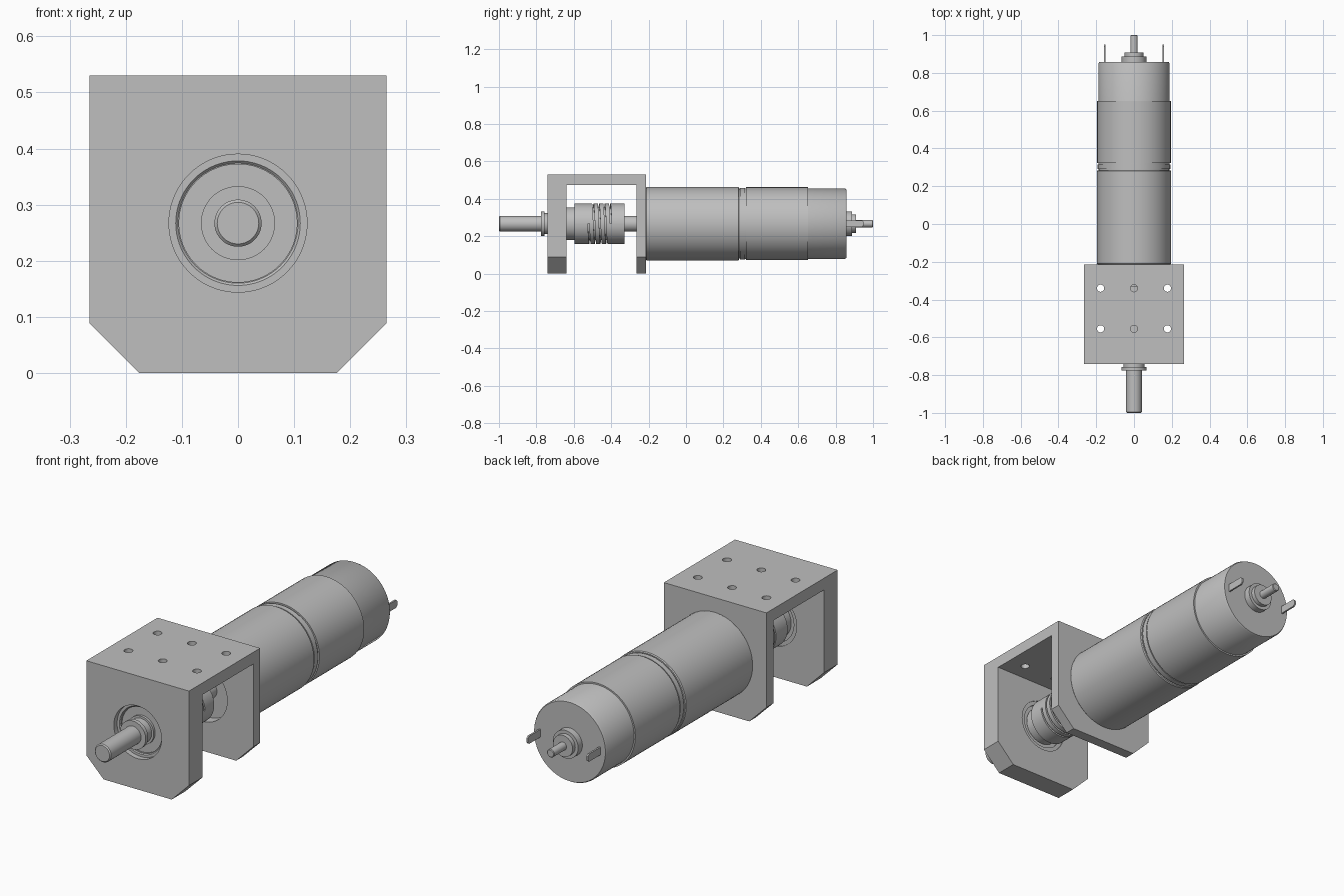
import bpy, bmesh, math
from mathutils import Matrix, Vector

if "Cube" in bpy.data.objects:
    bpy.data.objects.remove(bpy.data.objects["Cube"], do_unlink=True)

AXIS_Z = 0.267
steel = bpy.data.materials.new("steel grey")
steel.use_nodes = True
GREY = (0.52, 0.52, 0.52, 1)
steel.diffuse_color = GREY
steel.node_tree.nodes["Principled BSDF"].inputs["Base Color"].default_value = GREY


def finish(name, bm, recalc=True):
    """Turn a bmesh into an object with smooth shading and sharp edges."""
    if recalc:
        bmesh.ops.recalc_face_normals(bm, faces=bm.faces)
    me = bpy.data.meshes.new(name)
    bm.to_mesh(me)
    bm.free()
    me.materials.append(steel)
    obj = bpy.data.objects.new(name, me)
    bpy.context.collection.objects.link(obj)
    shade(obj)
    return obj


def shade(obj):
    for p in obj.data.polygons:
        p.use_smooth = True
    obj.data.set_sharp_from_angle(angle=math.radians(30))


def lathe(name, profile, n=72, closed=False):
    """Spin (y, radius) points about the motor axis; open profiles get end caps."""
    bm = bmesh.new()
    rings = []
    for y, r in profile:
        rings.append([bm.verts.new((r * math.cos(2 * math.pi * i / n), y,
                                    AXIS_Z + r * math.sin(2 * math.pi * i / n)))
                      for i in range(n)])
    pairs = list(zip(rings, rings[1:]))
    if closed:
        pairs.append((rings[-1], rings[0]))
    else:
        bm.faces.new(rings[0])
        bm.faces.new(rings[-1])
    for a, b in pairs:
        for i in range(n):
            j = (i + 1) % n
            bm.faces.new((a[i], a[j], b[j], b[i]))
    return finish(name, bm)


def cut(obj, cutter):
    """Subtract the cutter from the object, then drop the cutter."""
    cutter.hide_render = True
    mod = obj.modifiers.new("cut", "BOOLEAN")
    mod.operation, mod.solver, mod.object = "DIFFERENCE", "EXACT", cutter
    bpy.context.view_layer.objects.active = obj
    bpy.ops.object.modifier_apply(modifier=mod.name)
    bpy.data.objects.remove(cutter, do_unlink=True)


# Bracket: U-shaped side profile extruded across x, lower corners chamfered
HALF = 0.265
F0, F1, B0, B1 = -0.74, -0.64, -0.265, -0.215
TOP, UNDER = 0.53, 0.475
bm = bmesh.new()
outline = [(F0, 0), (F1, 0), (F1, UNDER), (B0, UNDER), (B0, 0), (B1, 0), (B1, TOP), (F0, TOP)]
base = bm.faces.new([bm.verts.new((-HALF, y, z)) for y, z in outline])
ext = bmesh.ops.extrude_face_region(bm, geom=[base])
bmesh.ops.translate(bm, vec=(2 * HALF, 0, 0),
                    verts=[v for v in ext["geom"] if isinstance(v, bmesh.types.BMVert)])
corners = [e for e in bm.edges
           if all(v.co.z < 0.001 for v in e.verts)
           and abs(e.verts[0].co.x - e.verts[1].co.x) < 0.001]
bmesh.ops.bevel(bm, geom=corners, offset=0.089, segments=1, affect="EDGES")
bracket = finish("bracket", bm)

# Bearing bore, motor pilot bore and six mounting holes
cut(bracket, lathe("bearing_bore", [(F0 - 0.05, 0.123), (F1 + 0.05, 0.123)]))
cut(bracket, lathe("pilot_bore", [(B0 - 0.05, 0.13), (B1 + 0.05, 0.13)]))
for x in (-0.177, 0, 0.177):
    for y in (-0.34, -0.555):
        bm = bmesh.new()
        bmesh.ops.create_cone(bm, cap_ends=True, segments=32, radius1=0.019, radius2=0.019,
                              depth=0.2, matrix=Matrix.Translation((x, y, TOP)))
        cut(bracket, finish("mount_hole", bm))
shade(bracket)

# Bearing: two races with a recessed shield between them
lathe("bearing_outer_race", [(-0.712, 0.107), (-0.716, 0.111), (-0.716, 0.1235),
                             (-0.645, 0.1235), (-0.645, 0.105), (-0.712, 0.105)], closed=True)
lathe("bearing_shield", [(-0.705, 0.064), (-0.705, 0.107), (-0.655, 0.107), (-0.655, 0.064)],
      closed=True)
lathe("bearing_inner_race", [(-0.716, 0.04), (-0.716, 0.066), (-0.645, 0.066), (-0.645, 0.04)],
      closed=True)

# Output shaft with its retaining collar
lathe("output_shaft", [(-1.0, 0.037), (-0.995, 0.042), (-0.6, 0.042)])
lathe("shaft_collar", [(-0.775, 0.04), (-0.775, 0.066), (-0.757, 0.066), (-0.757, 0.056),
                       (-0.71, 0.056), (-0.71, 0.04)], closed=True)
lathe("coupling_hub", [(-0.65, 0.088), (-0.59, 0.088)])
lathe("motor_shaft", [(-0.34, 0.042), (-0.2, 0.042)])

# Flexible coupling: capped tube whose wall carries a helical groove
R, R_IN, Y0, Y1 = 0.108, 0.088, -0.595, -0.33
PITCH, SLOT, TURNS, N = 0.03, 0.008, 4, 72
bm = bmesh.new()
columns = []
for i in range(N + 1):
    t = i / N
    a = 2 * math.pi * t
    points = [(Y0, 0), (Y0, R)]
    for k in range(TURNS):
        y = -0.525 + PITCH * (k + 1 - t)
        points += [(y, R), (y, R_IN), (y + SLOT, R_IN), (y + SLOT, R)]
    points += [(Y1, R), (Y1, 0)]
    columns.append([bm.verts.new((r * math.cos(a), y, AXIS_Z + r * math.sin(a)))
                    for y, r in points])
for c, d in zip(columns, columns[1:]):
    for j in range(len(c) - 1):
        bm.faces.new((c[j], c[j + 1], d[j + 1], d[j]))
bmesh.ops.remove_doubles(bm, verts=bm.verts, dist=0.0001)
finish("flexible_coupling", bm)

# Gearbox and motor body
lathe("gearbox", [(B1, 0.192), (-0.21, 0.197), (0.28, 0.197), (0.284, 0.193), (0.284, 0.18)])
lathe("motor_can", [(0.28, 0.187), (0.29, 0.187), (0.29, 0.192), (0.315, 0.192),
                    (0.315, 0.188), (0.85, 0.188), (0.857, 0.184)])
lathe("flux_ring", [(0.322, 0.18), (0.322, 0.195), (0.652, 0.195), (0.652, 0.18)], closed=True)
lathe("rear_boss", [(0.85, 0.065), (0.888, 0.065), (0.888, 0.05), (0.908, 0.05)])
lathe("rear_shaft", [(0.9, 0.019), (0.997, 0.019), (1.0, 0.016)], n=32)

# Terminals: thin tabs with chamfered ends
for side, x in (("right", -0.155), ("left", 0.155)):
    bm = bmesh.new()
    tab = [(0.85, -0.018), (0.94, -0.018), (0.95, -0.009), (0.95, 0.009), (0.94, 0.018),
           (0.85, 0.018)]
    f = bm.faces.new([bm.verts.new((x - 0.004, y, AXIS_Z + z)) for y, z in tab])
    ext = bmesh.ops.extrude_face_region(bm, geom=[f])
    bmesh.ops.translate(bm, vec=Vector((0.008, 0, 0)),
                        verts=[v for v in ext["geom"] if isinstance(v, bmesh.types.BMVert)])
    finish(side + "_terminal", bm)
